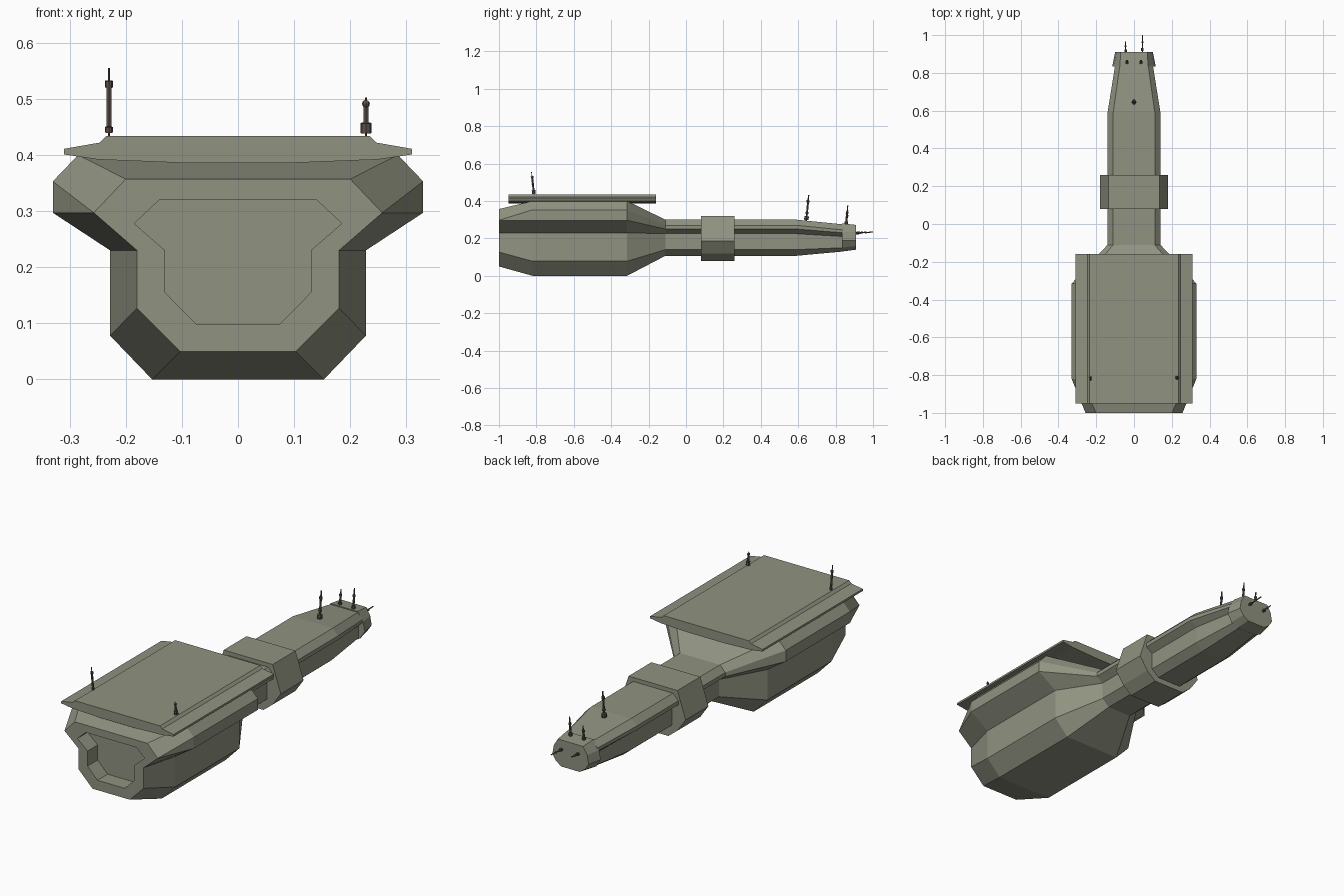
import bpy, bmesh
from mathutils import Vector

cube = bpy.data.objects.get("Cube")
if cube:
    bpy.data.objects.remove(cube)


def material(name, rgb):
    m = bpy.data.materials.new(name)
    m.use_nodes = True
    m.diffuse_color = (*rgb, 1)
    m.node_tree.nodes["Principled BSDF"].inputs["Base Color"].default_value = (*rgb, 1)
    return m


HULL = material("olive grey hull", (0.28, 0.29, 0.22))
METAL = material("dark brown metal", (0.115, 0.088, 0.075))


def finish(bm, name, mat):
    bmesh.ops.remove_doubles(bm, verts=bm.verts, dist=0.0001)
    bmesh.ops.recalc_face_normals(bm, faces=bm.faces)
    mesh = bpy.data.meshes.new(name)
    bm.to_mesh(mesh)
    bm.free()
    mesh.materials.append(mat)
    obj = bpy.data.objects.new(name, mesh)
    bpy.context.collection.objects.link(obj)
    return obj


def loft(name, stations, mat=HULL):
    """Skin a row of (y, half profile) sections, mirrored in x, and cap the ends."""
    bm = bmesh.new()
    rings = []
    for y, half in stations:
        full = half + [(-x, z) for x, z in reversed(half)]
        rings.append([bm.verts.new((x, y, z)) for x, z in full])
    n = len(rings[0])
    for a, b in zip(rings, rings[1:]):
        for i in range(n):
            j = (i + 1) % n
            bm.faces.new((a[i], a[j], b[j], b[i]))
    bm.faces.new(rings[0])
    bm.faces.new(rings[-1])
    return finish(bm, name, mat)


# Hull: recessed nose, wide belly, narrow boom
recess = [(.075, .099), (.13, .155), (.13, .23), (.185, .278), (.185, .278), (.14, .32)]
nose = [(.103, .05), (.18, .127), (.18, .23), (.257, .297), (.257, .297), (.2, .357)]
belly = [(.153, 0), (.228, .078), (.228, .23), (.33, .297), (.33, .353), (.285, .4)]
boom = [(.065, .107), (.105, .14), (.105, .225), (.14, .25), (.14, .27), (.11, .3)]
tail = [(.05, .13), (.08, .15), (.08, .21), (.1, .23), (.1, .245), (.075, .275)]
loft("hull", [(-.92, recess), (-1, recess), (-1, nose), (-.82, belly),
              (-.315, belly), (-.11, boom), (.59, boom), (.84, tail)])

# Roof plate with stepped, thin side flanges
roof = [(.1, .386), (.25, .392), (.31, .401), (.31, .411), (.247, .422), (.235, .434)]
loft("roof_plate", [(-.95, roof), (-.16, roof)])

# Collar around the boom
collar = [(.085, .08), (.135, .12), (.18, .185), (.135, .32)]
loft("boom_collar", [(.08, collar), (.26, collar)])

# Tail cap
cap_front = [(.055, .13), (.09, .15), (.115, .19), (.105, .235), (.075, .28)]
cap_back = [(.05, .14), (.08, .16), (.1, .19), (.092, .235), (.07, .272)]
loft("tail_cap", [(.835, cap_front), (.91, cap_back)])


def antenna(name, start, end, parts, rod=.0035):
    """A thin rod carrying (position, radius, length, sides) fittings."""
    a, b = Vector(start), Vector(end)
    axis = b - a
    turn = axis.to_track_quat('Z', 'Y').to_matrix().to_4x4()
    bm = bmesh.new()
    for t, r, length, sides in [(.5, rod, axis.length, 6)] + parts:
        spot = turn.copy()
        spot.translation = a.lerp(b, t)
        if length:
            bmesh.ops.create_cone(bm, cap_ends=True, segments=sides, radius1=r,
                                  radius2=r, depth=length, matrix=spot)
        else:
            bmesh.ops.create_uvsphere(bm, u_segments=sides, v_segments=6,
                                      radius=r, matrix=spot)
    return finish(bm, name, METAL)


# Roof antennas
antenna("roof_antenna_right", (-.23, -.812, .43), (-.23, -.826, .555),
        [(.12, .007, .01, 8), (.77, .007, .012, 8), (.45, .005, .07, 6)], .002)
antenna("roof_antenna_left", (.228, -.812, .43), (.228, -.82, .502),
        [(.25, .01, .018, 8), (.85, .007, 0, 8), (.5, .005, .04, 6)], .002)

# Boom antenna
antenna("boom_antenna", (0, .643, .295), (0, .656, .432),
        [(.1, .012, .02, 8), (.3, .009, 0, 8), (.5, .005, .06, 6), (.75, .008, .012, 8)])

# Tail antennas, upright and pointing back
for side, x in (("right", -.037), ("left", .037)):
    top = .375 if x > 0 else .35
    antenna("tail_antenna_" + side, (x, .855, .27), (x, .865, top),
            [(.12, .009, .016, 8), (.65, .007, .01, 8), (.4, .005, .04, 6)], .003)
    tip = 1.0 if x > 0 else .965
    antenna("tail_probe_" + side, (x * 1.2, .905, .228), (x * 1.2, tip, .234),
            [(.2, .007, .015, 8), (.6, .006, 0, 8)], .003)
